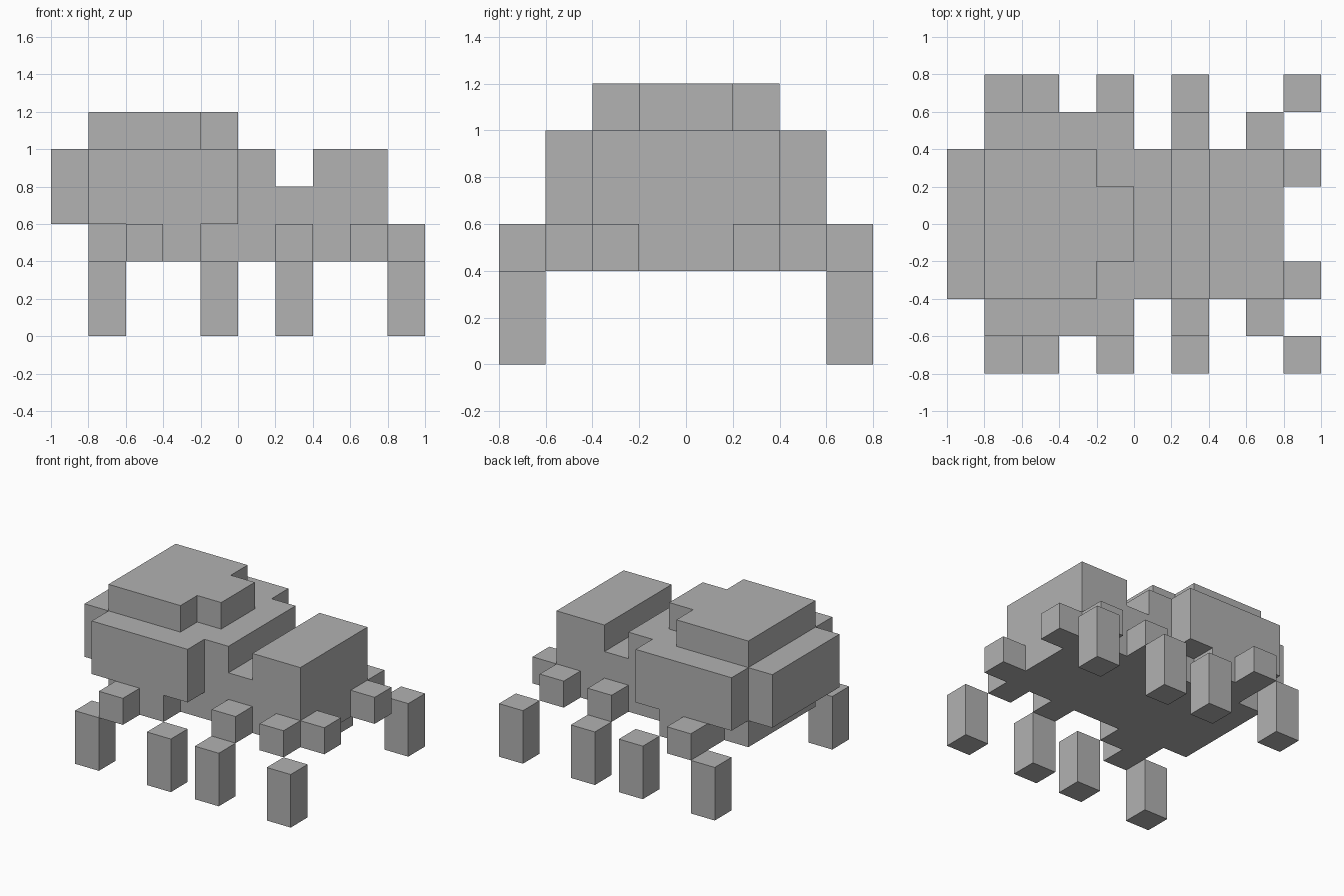
import bpy, bmesh
from mathutils import Vector

cube = bpy.data.objects.get("Cube")
if cube:
    bpy.data.objects.remove(cube, do_unlink=True)

# Single flat colour
GREY = (0.445, 0.445, 0.445, 1)
grey = bpy.data.materials.new("plain grey")
grey.use_nodes = True
grey.diffuse_color = GREY
grey.node_tree.nodes["Principled BSDF"].inputs["Base Color"].default_value = GREY

U = 0.2  # one block


def prism(name, outline, push):
    """Extrude a closed outline, given in blocks, along a vector."""
    bm = bmesh.new()
    face = bm.faces.new([bm.verts.new(Vector(p) * U) for p in outline])
    ext = bmesh.ops.extrude_face_region(bm, geom=[face])
    moved = [g for g in ext["geom"] if isinstance(g, bmesh.types.BMVert)]
    bmesh.ops.translate(bm, verts=moved, vec=Vector(push) * U)
    bmesh.ops.recalc_face_normals(bm, faces=bm.faces)
    mesh = bpy.data.meshes.new(name)
    bm.to_mesh(mesh)
    bm.free()
    mesh.materials.append(grey)
    obj = bpy.data.objects.new(name, mesh)
    bpy.context.collection.objects.link(obj)
    return obj


def plan(name, outline, low, high):
    """Upright solid from an outline seen from above."""
    return prism(name, [(x, y, low) for x, y in outline], (0, 0, high - low))


def pair(name, outline, low, high):
    """The same solid on the left and right flank."""
    for label, s in (("near", -1), ("far", 1)):
        plan(f"{label}_{name}", [(x, s * y) for x, y in outline], low, high)


def square(x, y, length=1):
    return [(x, y), (x + length, y), (x + length, y + 1), (x, y + 1)]


# Body core: belly, abdomen, notched neck and head in one side profile
profile = [(-4, 2), (4, 2), (4, 5), (2, 5), (2, 4), (1, 4),
           (1, 5), (-5, 5), (-5, 3), (-4, 3)]
prism("body", [(x, -2, z) for x, z in profile], (0, 4, 0))

# Abdomen flanks and stepped cap
pair("abdomen_flank", square(-4, 2, 4), 3, 5)
plan("abdomen_cap", [(-4, -2), (-1, -2), (-1, -1), (0, -1),
                     (0, 1), (-1, 1), (-1, 2), (-4, 2)], 5, 6)

# Upper legs
pair("rear_upper_legs", [(-3, 2), (-1, 2), (-1, 3), (-2, 3), (-2, 4), (-3, 4)], 2, 3)
pair("middle_upper_leg", square(1, 2), 2, 3)
pair("front_upper_leg", square(3, 2), 2, 3)
pair("feeler", square(4, 1), 2, 3)

# Feet
for number, x in enumerate((-4, -1, 1, 4), 1):
    pair(f"foot_{number}", square(x, 3), 0, 2)
